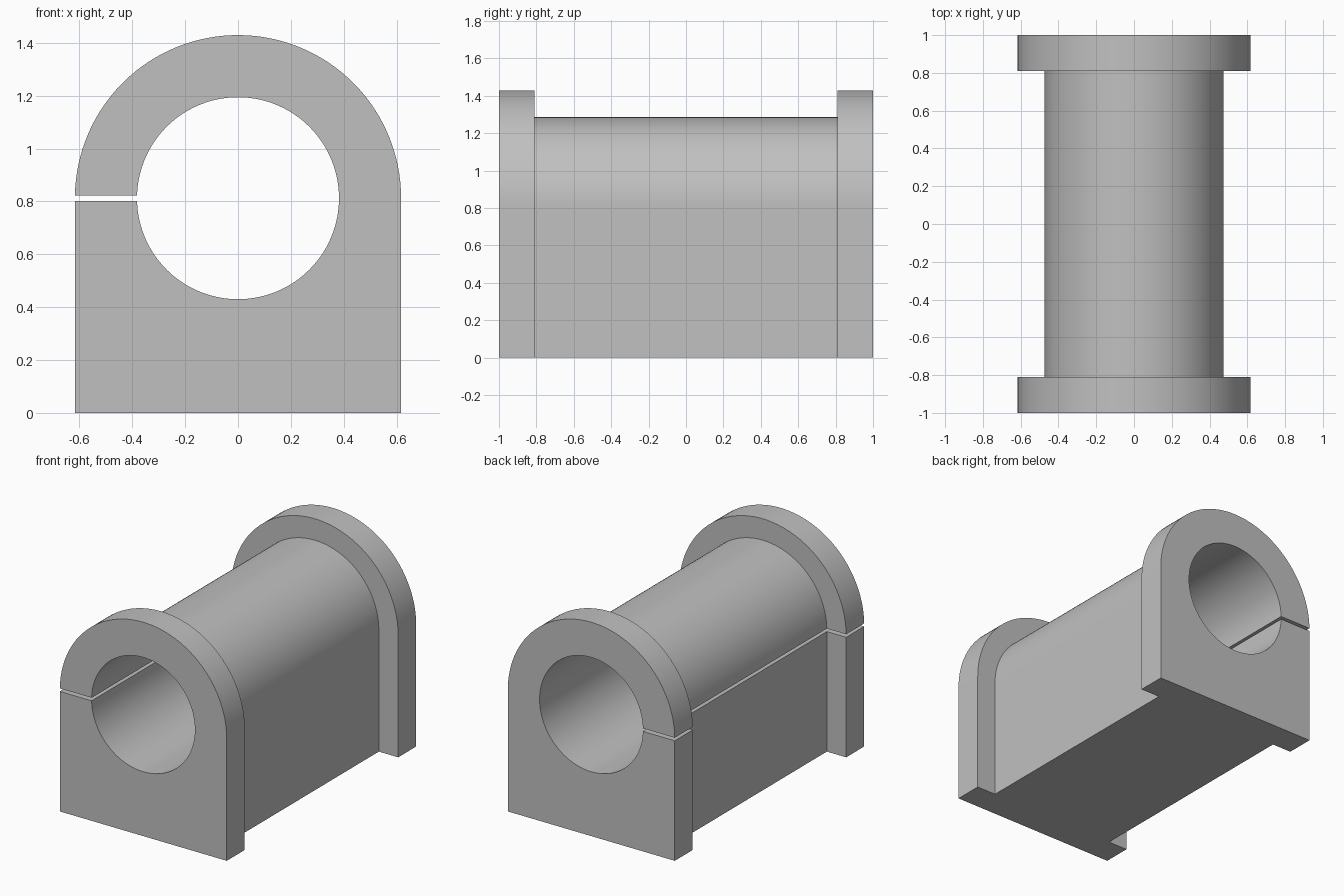
import bpy, bmesh, math

cube = bpy.data.objects.get("Cube")
if cube:
    bpy.data.objects.remove(cube, do_unlink=True)

AXIS_Z = 0.812      # height of the bore axis
SLIT = 0.01         # half height of the slit
BORE, BODY, FLANGE = 0.382, 0.474, 0.617
STEPS = 64


def arc(radius, start, end, count):
    """Points on a circle round the bore axis."""
    angles = [start + (end - start) * i / count for i in range(count + 1)]
    return [(radius * math.cos(a), AXIS_Z + radius * math.sin(a)) for a in angles]


def outline(radius):
    """Slit arch: outer wall from the slit over the top and down, then the bore back."""
    a = math.asin(SLIT / radius)
    b = math.asin(SLIT / BORE)
    points = [(-BODY, AXIS_Z + SLIT)]
    points += arc(radius, math.pi - a, 0, STEPS)
    points += [(radius, 0), (BODY, 0), (-BODY, 0), (-radius, 0)]
    points += [(-radius, AXIS_Z - SLIT), (-BODY, AXIS_Z - SLIT)]
    points += arc(BORE, -math.pi + b, math.pi - b, STEPS * 2)
    # The slit corner of the body sits exactly on the shared slit point
    if radius == BODY:
        points[1] = points[0]
    return points


# Flange, body and flange sections lofted along the bore
sections = [(FLANGE, -1), (FLANGE, -0.81), (BODY, -0.81),
            (BODY, 0.81), (FLANGE, 0.81), (FLANGE, 1)]
bm = bmesh.new()
cache = {}


def vert(x, y, z):
    key = (round(x, 5), round(y, 5), round(z, 5))
    if key not in cache:
        cache[key] = bm.verts.new(key)
    return cache[key]


def face(verts):
    unique = list(dict.fromkeys(verts))
    if len(unique) > 2:
        bm.faces.new(unique)


rings = [[vert(x, y, z) for x, z in outline(r)] for r, y in sections]
for near, far in zip(rings, rings[1:]):
    for i in range(len(near)):
        j = (i + 1) % len(near)
        face([near[i], near[j], far[j], far[i]])
face(rings[0])
face(rings[-1])
bmesh.ops.recalc_face_normals(bm, faces=bm.faces)

mesh = bpy.data.meshes.new("split_bushing")
bm.to_mesh(mesh)
bm.free()
bushing = bpy.data.objects.new("split_bushing", mesh)
bpy.context.collection.objects.link(bushing)

# Plain grey finish
grey = bpy.data.materials.new("grey")
grey.use_nodes = True
colour = (0.53, 0.53, 0.53, 1)
grey.diffuse_color = colour
grey.node_tree.nodes["Principled BSDF"].inputs["Base Color"].default_value = colour
mesh.materials.append(grey)

bpy.context.view_layer.objects.active = bushing
bushing.select_set(True)
bpy.ops.object.shade_smooth_by_angle(angle=math.radians(30))
